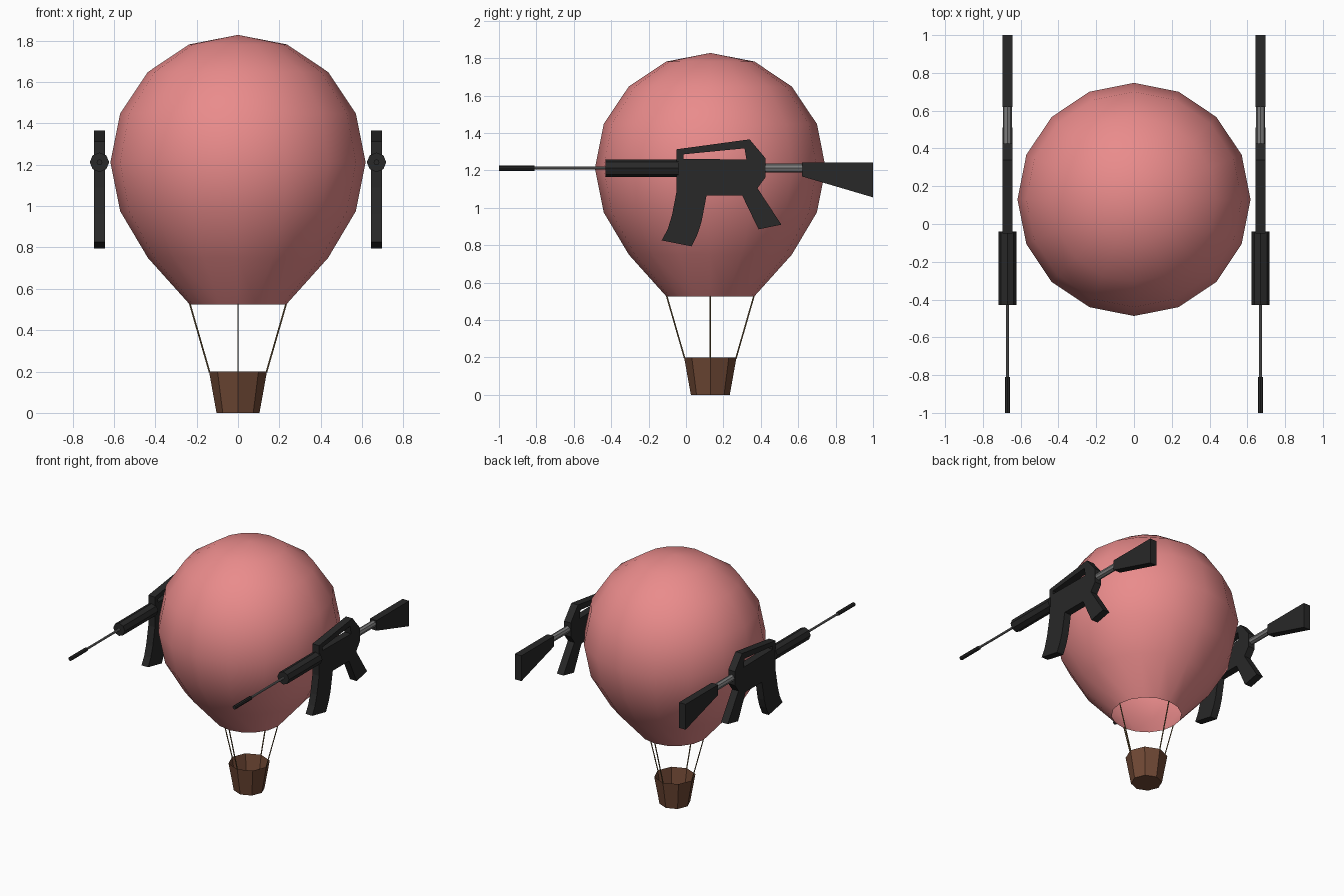
import bpy, bmesh
from math import sin, cos, pi, radians
from mathutils import Vector

if "Cube" in bpy.data.objects:
    bpy.data.objects.remove(bpy.data.objects["Cube"])

CY = 0.13      # balloon axis in y
GX = 0.67      # rifle offset in x
AXIS_Z = 1.212 # bore height


def material(name, rgb):
    m = bpy.data.materials.new(name)
    m.diffuse_color = (*rgb, 1)
    m.use_nodes = True
    m.node_tree.nodes["Principled BSDF"].inputs["Base Color"].default_value = m.diffuse_color
    return m


PINK = material("balloon_pink", (0.82, 0.26, 0.26))
BROWN = material("basket_brown", (0.16, 0.065, 0.035))
ROPE = material("rope_tan", (0.17, 0.11, 0.045))
BLACK = material("rifle_black", (0.021, 0.021, 0.021))
STEEL = material("rifle_steel", (0.2, 0.2, 0.2))


def finish(bm, name, mat, smooth=None):
    bmesh.ops.recalc_face_normals(bm, faces=bm.faces)
    me = bpy.data.meshes.new(name)
    bm.to_mesh(me)
    bm.free()
    me.materials.append(mat)
    ob = bpy.data.objects.new(name, me)
    bpy.context.collection.objects.link(ob)
    if smooth:
        bpy.ops.object.select_all(action='DESELECT')
        ob.select_set(True)
        bpy.context.view_layer.objects.active = ob
        bpy.ops.object.shade_smooth_by_angle(angle=radians(smooth))
    return ob


def lathe(name, profile, segs, mat, smooth=None):
    """Revolve (radius, z) points about the balloon axis; radius 0 closes an end."""
    bm = bmesh.new()
    rings = []
    for r, z in profile:
        n = segs if r else 1
        rings.append([bm.verts.new((r * cos(2 * pi * i / segs), CY + r * sin(2 * pi * i / segs), z))
                      for i in range(n)])
    for a, b in zip(rings, rings[1:]):
        for i in range(segs):
            j = (i + 1) % segs
            quad = [a[i % len(a)], a[j % len(a)], b[j % len(b)], b[i % len(b)]]
            bm.faces.new(list(dict.fromkeys(quad)))
    return finish(bm, name, mat, smooth)


def rod(name, p, q, r, mat, segs=8, stretch=1.0):
    """Capped cylinder from p to q."""
    p, q = Vector(p), Vector(q)
    bm = bmesh.new()
    bmesh.ops.create_cone(bm, cap_ends=True, segments=segs, radius1=r, radius2=r, depth=(q - p).length)
    ob = finish(bm, name, mat)
    ob.location = (p + q) / 2
    ob.rotation_euler = (q - p).to_track_quat('Z', 'Y').to_euler()
    ob.scale = (1, stretch, 1)
    return ob


def plate(name, x, loops, half, mat):
    """Extrude (y, z) outlines along x; extra loops become holes."""
    bm = bmesh.new()
    for loop in loops:
        vs = [bm.verts.new((x - half, y, z)) for y, z in loop]
        for a, b in zip(vs, vs[1:] + vs[:1]):
            bm.edges.new((a, b))
    bmesh.ops.triangle_fill(bm, edges=bm.edges[:], use_beauty=True, normal=(1, 0, 0))
    ext = bmesh.ops.extrude_face_region(bm, geom=bm.faces[:], use_keep_orig=True)
    bmesh.ops.translate(bm, vec=(2 * half, 0, 0),
                        verts=[g for g in ext["geom"] if isinstance(g, bmesh.types.BMVert)])
    return finish(bm, name, mat)


# Envelope: sphere above, stretched below, open at the mouth
R = 0.617
profile = [(0, 1.828)] + [(R * sin(k * pi / 8), 1.212 + R * cos(k * pi / 8)) for k in range(1, 6)]
profile += [(0.436, 0.75), (0.234, 0.525)]
lathe("balloon_envelope", profile, 16, PINK, smooth=60)

# Basket: open-topped tapered bucket
lathe("basket", [(0, 0), (0.104, 0), (0.14, 0.2)], 8, BROWN)

# Four ropes
for k in range(4):
    dx, dy = cos(k * pi / 2), sin(k * pi / 2)
    rod(f"rope_{k + 1}", (0.137 * dx, CY + 0.137 * dy, 0.195),
        (0.233 * dx, CY + 0.233 * dy, 0.528), 0.004, ROPE, 6)

# Rifle outlines in side view
receiver = [(-0.05, 1.313), (0.34, 1.366), (0.425, 1.265), (0.425, 1.163), (0.382, 1.105),
            (0.51, 0.91), (0.388, 0.885), (0.30, 1.067), (0.11, 1.067), (0.083, 0.925),
            (0.062, 0.86), (0.03, 0.794), (-0.13, 0.826), (-0.098, 0.885), (-0.075, 0.96), (-0.05, 1.09)]
handle_gap = [(-0.013, 1.286), (0.313, 1.318), (0.323, 1.258), (-0.013, 1.262)]
stock = [(0.62, 1.243), (1.0, 1.243), (1.0, 1.056), (0.62, 1.168)]

# One rifle on each side
for side, x in (("left", -GX), ("right", GX)):
    plate(f"{side}_receiver", x, [receiver, handle_gap], 0.027, BLACK)
    plate(f"{side}_stock", x, [stock], 0.027, BLACK)
    for part, y0, y1, r, mat in (("muzzle", -1.0, -0.81, 0.014, BLACK),
                                 ("barrel", -0.82, -0.42, 0.008, STEEL),
                                 ("handguard", -0.43, -0.04, 0.047, BLACK),
                                 ("stock_tube", 0.415, 0.63, 0.024, STEEL)):
        rod(f"{side}_{part}", (x, y0, AXIS_Z), (x, y1, AXIS_Z), r, mat)
